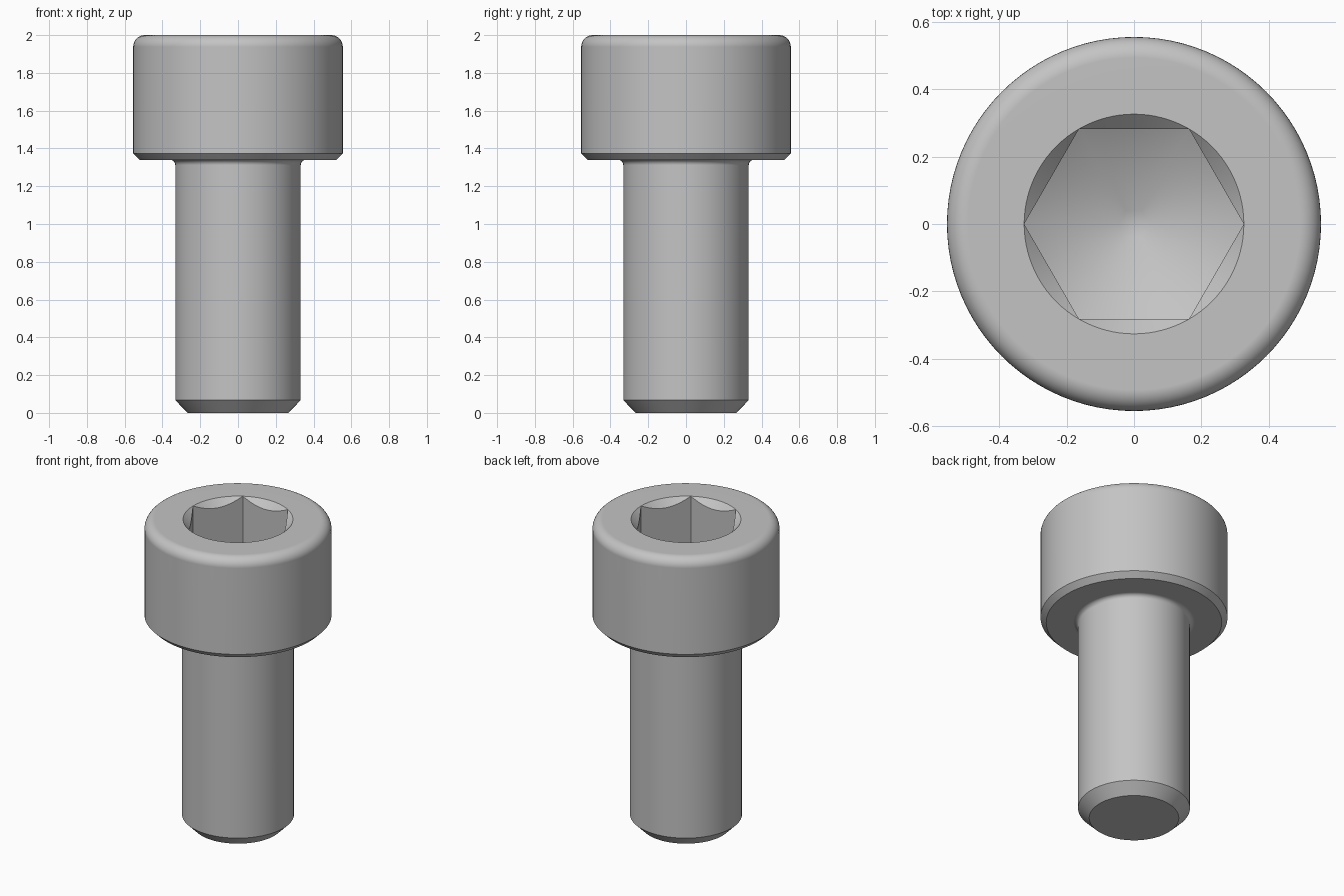
import bpy
import bmesh
from math import sin, cos, pi, tan, radians

cube = bpy.data.objects.get("Cube")
if cube:
    bpy.data.objects.remove(cube, do_unlink=True)

SEGMENTS = 96
HEAD_R, HEAD_Z, TOP = 0.555, 1.34, 2.0
SHANK_R = 0.332
SOCKET_R = 0.326      # hexagon corner radius, also the rim of the lead-in
SOCKET_TIP = 1.48     # lowest point of the drilled socket floor
TIP_R = 0.045

steel = bpy.data.materials.new("steel_grey")
steel.use_nodes = True
steel.diffuse_color = (0.55, 0.55, 0.55, 1)
steel.node_tree.nodes["Principled BSDF"].inputs["Base Color"].default_value = (0.55, 0.55, 0.55, 1)


def arc(cx, cz, r, start, end, steps=8):
    """Points (radius, height) along a rounded corner, angles in degrees."""
    angles = [radians(start + (end - start) * i / steps) for i in range(steps + 1)]
    return [(cx + r * cos(a), cz + r * sin(a)) for a in angles]


def hexagon(angle):
    """Distance from the axis to the hexagon wall, with corners on the x axis."""
    return SOCKET_R * cos(pi / 6) / cos(angle % (pi / 3) - pi / 6)


def socket_floor(angle):
    r = hexagon(angle)
    return r, SOCKET_TIP + (r - TIP_R) * tan(radians(30))


def socket_wall_top(angle):
    r = hexagon(angle)
    return r, TOP - (SOCKET_R - r)


# Outer profile: shank, fillet under the head, head with chamfer and round
fillet, rounding = 0.028, 0.062
outer = [(0.266, 0), (SHANK_R, 0.067)]
outer += arc(SHANK_R + fillet, HEAD_Z - fillet, fillet, 180, 90, 5)
outer += [(HEAD_R - 0.034, HEAD_Z), (HEAD_R, HEAD_Z + 0.034)]
outer += arc(HEAD_R - rounding, TOP - rounding, rounding, 0, 90)

# Socket: rim, scalloped lead-in, hexagon walls, conical floor
sections = [lambda a, p=p: p for p in outer + [(SOCKET_R, TOP)]]
sections += [socket_wall_top, socket_floor, lambda a: (TIP_R, SOCKET_TIP)]

bm = bmesh.new()
rings = []
for section in sections:
    ring = []
    for i in range(SEGMENTS):
        a = 2 * pi * i / SEGMENTS
        r, z = section(a)
        ring.append(bm.verts.new((r * cos(a), r * sin(a), z)))
    rings.append(ring)

for low, high in zip(rings, rings[1:]):
    for i in range(SEGMENTS):
        j = (i + 1) % SEGMENTS
        bm.faces.new((low[i], low[j], high[j], high[i]))

# Flat shank end and blunt socket tip
bm.faces.new(rings[0][::-1])
bm.faces.new(rings[-1])

# Merge the lead-in where it meets the rim at the hexagon corners
bmesh.ops.remove_doubles(bm, verts=bm.verts, dist=0.0001)
bmesh.ops.recalc_face_normals(bm, faces=bm.faces)

mesh = bpy.data.meshes.new("socket_head_screw")
bm.to_mesh(mesh)
bm.free()
mesh.materials.append(steel)
screw = bpy.data.objects.new("socket_head_screw", mesh)
bpy.context.collection.objects.link(screw)

# Smooth curves, crisp chamfers, level flat faces
bpy.ops.object.select_all(action="DESELECT")
screw.select_set(True)
bpy.context.view_layer.objects.active = screw
bpy.ops.object.shade_smooth_by_angle(angle=radians(35))
weighted = screw.modifiers.new("even_shading", "WEIGHTED_NORMAL")
weighted.keep_sharp = True
